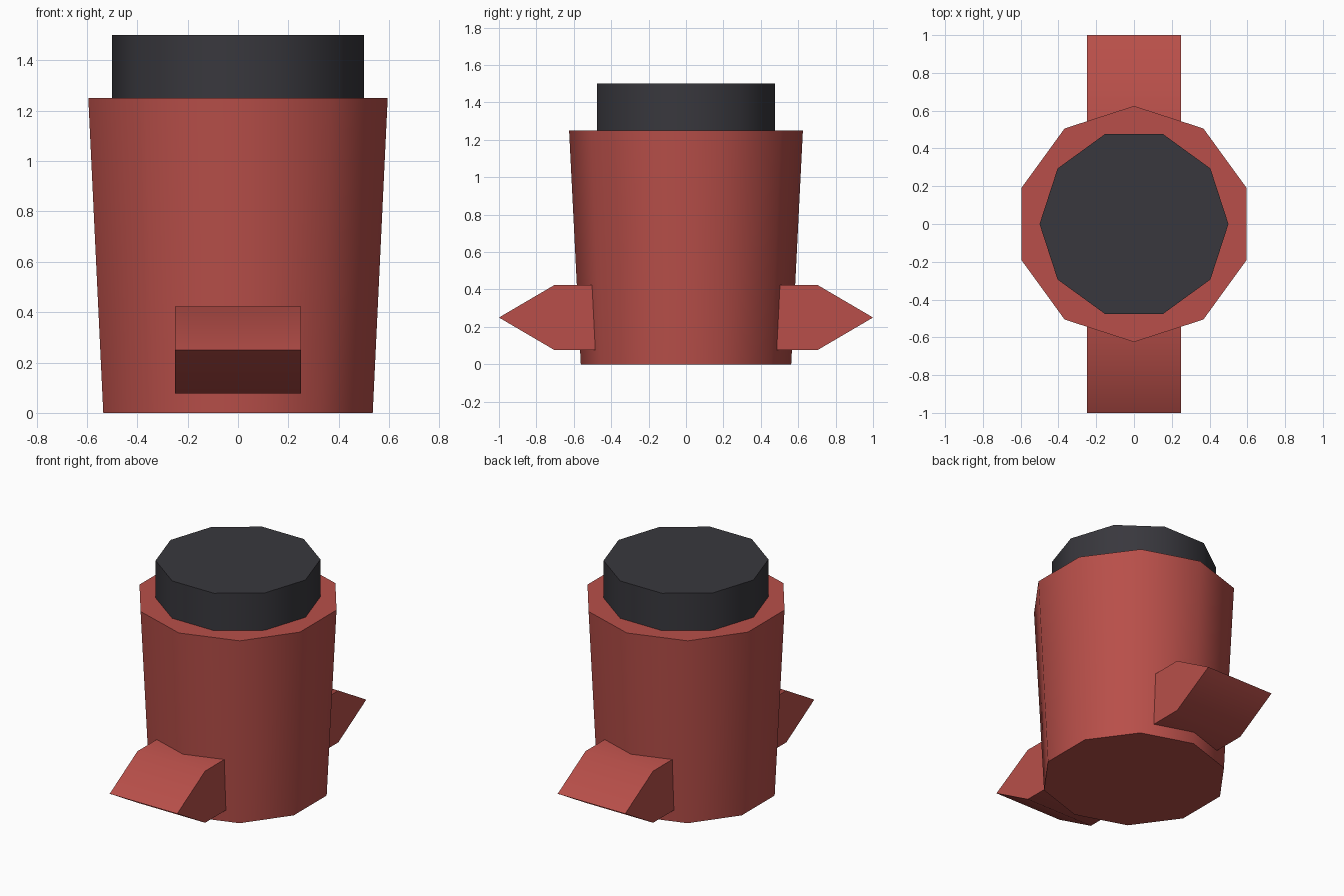
import bpy, bmesh, math

if "Cube" in bpy.data.objects:
    bpy.data.objects.remove(bpy.data.objects["Cube"])


def material(name, rgb):
    m = bpy.data.materials.new(name)
    m.diffuse_color = (*rgb, 1)
    m.use_nodes = True
    m.node_tree.nodes["Principled BSDF"].inputs["Base Color"].default_value = m.diffuse_color
    return m


red = material("brick red", (0.48, 0.078, 0.067))
black = material("charcoal", (0.040, 0.039, 0.047))


def loft(name, ring_a, ring_b, mat):
    """Closed solid between two matching rings of points."""
    bm = bmesh.new()
    a = [bm.verts.new(p) for p in ring_a]
    b = [bm.verts.new(p) for p in ring_b]
    bm.faces.new(a)
    bm.faces.new(b)
    for i in range(len(a)):
        j = (i + 1) % len(a)
        bm.faces.new((a[i], a[j], b[j], b[i]))
    bmesh.ops.recalc_face_normals(bm, faces=bm.faces)
    me = bpy.data.meshes.new(name)
    bm.to_mesh(me)
    bm.free()
    me.materials.append(mat)
    ob = bpy.data.objects.new(name, me)
    bpy.context.collection.objects.link(ob)
    # smooth sides, sharp rims
    bpy.ops.object.select_all(action='DESELECT')
    ob.select_set(True)
    bpy.context.view_layer.objects.active = ob
    bpy.ops.object.shade_smooth_by_angle(angle=math.radians(45))
    return ob


def decagon(r, z, start):
    return [(r * math.cos(start + i * math.tau / 10),
             r * math.sin(start + i * math.tau / 10), z) for i in range(10)]


# Tapered body, corners pointing front and back
loft("body", decagon(0.5625, 0, math.pi / 2), decagon(0.625, 1.25, math.pi / 2), red)

# Dark cap, corners pointing left and right
loft("cap", decagon(0.5, 1.25, 0), decagon(0.5, 1.5, 0), black)

# Pointed lugs at front and back, rooted inside the body
for name, s in (("front_lug", -1), ("back_lug", 1)):
    profile = [(0.4, 0.077), (0.705, 0.077), (1.0, 0.25), (0.705, 0.423), (0.4, 0.423)]
    loft(name, [(-0.25, s * y, z) for y, z in profile],
         [(0.25, s * y, z) for y, z in profile], red)
